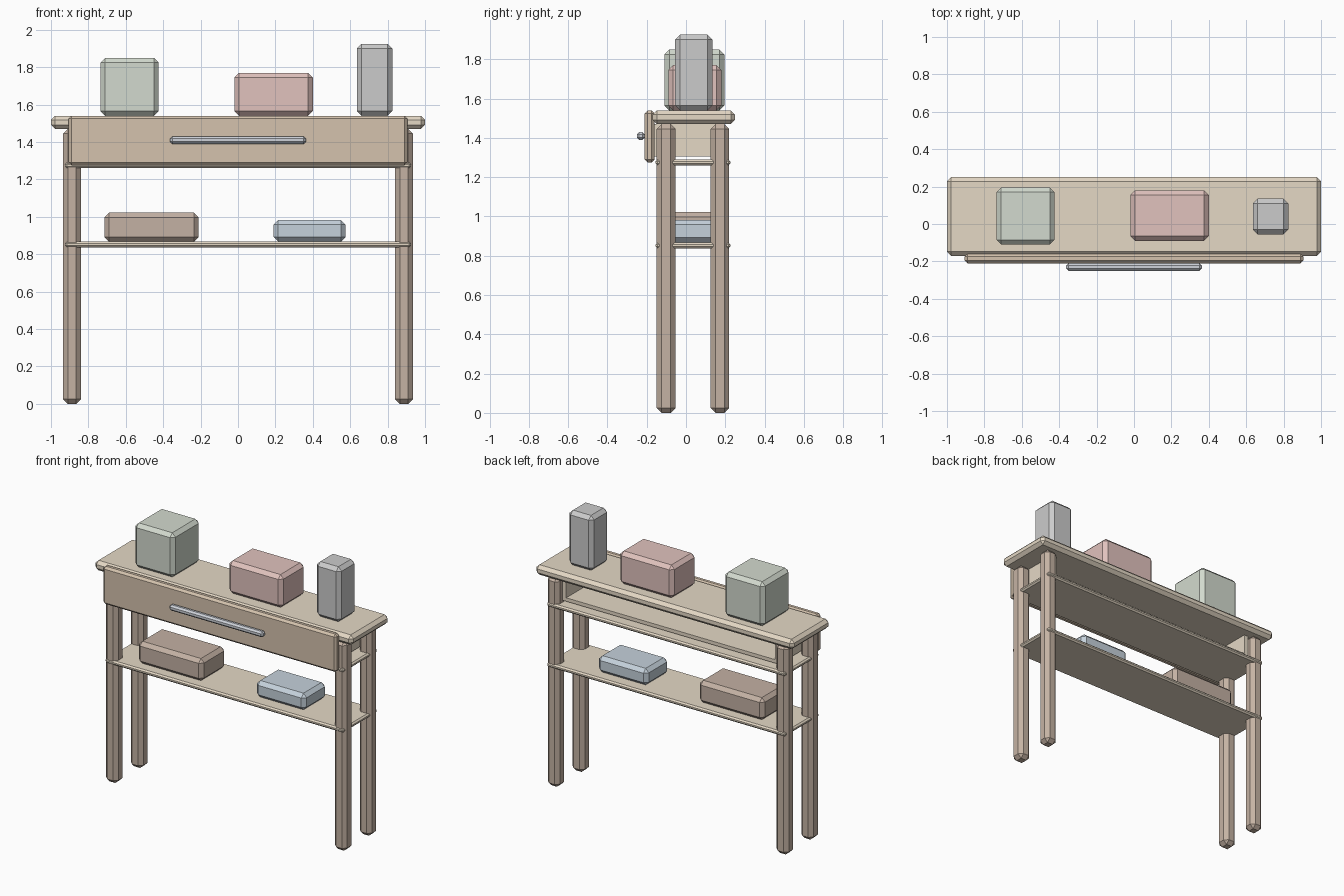
import bpy, bmesh
from mathutils import Vector

if "Cube" in bpy.data.objects:
    bpy.data.objects.remove(bpy.data.objects["Cube"])


def material(name, rgb):
    m = bpy.data.materials.new(name)
    m.diffuse_color = (*rgb, 1)
    m.use_nodes = True
    m.node_tree.nodes["Principled BSDF"].inputs["Base Color"].default_value = m.diffuse_color
    return m


TAN = material("light_wood", (0.78, 0.69, 0.56))
WOOD = material("drawer_wood", (0.66, 0.54, 0.42))
DARK = material("dark_wood", (0.56, 0.45, 0.37))
METAL = material("metal", (0.62, 0.65, 0.70))
GREEN = material("green", (0.65, 0.70, 0.62))
RED = material("red", (0.75, 0.54, 0.51))
PALE = material("pale_grey", (0.75, 0.75, 0.78))
BROWN = material("brown", (0.55, 0.44, 0.37))
BLUE = material("blue", (0.56, 0.64, 0.71))


def block(name, x, y, z, chamfer, mat):
    """Chamfered box given by its (min, max) range on each axis."""
    bm = bmesh.new()
    bmesh.ops.create_cube(bm, size=1)
    lo, hi = Vector((x[0], y[0], z[0])), Vector((x[1], y[1], z[1]))
    for v in bm.verts:
        v.co = (lo + hi) / 2 + v.co * (hi - lo)
    if chamfer:
        bmesh.ops.bevel(bm, geom=bm.edges[:], offset=chamfer, segments=1,
                        affect='EDGES', profile=0.5)
    me = bpy.data.meshes.new(name)
    bm.to_mesh(me)
    bm.free()
    me.materials.append(mat)
    ob = bpy.data.objects.new(name, me)
    bpy.context.collection.objects.link(ob)
    return ob


# table top
block("table_top", (-1, 1), (-0.17, 0.25), (1.47, 1.54), 0.022, TAN)

# shelves
for name, z in (("lower_shelf", 0.837), ("upper_shelf", 1.26)):
    block(name, (-0.925, 0.925), (-0.155, 0.226), (z, z + 0.03), 0.01, TAN)

# legs, and drawer tray sides
for side, s in (("left", -1), ("right", 1)):
    x = sorted((s * 0.84, s * 0.935))
    block(f"{side}_front_leg", x, (-0.15, -0.053), (0, 1.47), 0.025, DARK)
    block(f"{side}_back_leg", x, (0.125, 0.22), (0, 1.47), 0.025, DARK)
    block(f"{side}_drawer_side", sorted((s * 0.81, s * 0.84)),
          (-0.165, 0.17), (1.305, 1.47), 0, TAN)

# drawer tray, front and handle
block("drawer_bottom", (-0.82, 0.82), (-0.165, 0.17), (1.305, 1.33), 0, TAN)
block("drawer_front", (-0.905, 0.905), (-0.21, -0.16), (1.275, 1.54), 0.015, WOOD)
block("drawer_handle", (-0.363, 0.363), (-0.25, -0.21), (1.39, 1.43), 0.012, METAL)

# boxes on the top
TOP = 1.54
block("green_box", (-0.735, -0.425), (-0.11, 0.195), (TOP, 1.85), 0.025, GREEN)
block("red_box", (-0.02, 0.40), (-0.09, 0.18), (TOP, 1.77), 0.025, RED)
block("tall_box", (0.635, 0.825), (-0.055, 0.135), (TOP, 1.925), 0.025, PALE)

# boxes on the lower shelf
SHELF = 0.867
block("brown_box", (-0.715, -0.21), (-0.10, 0.17), (SHELF, 1.022), 0.025, BROWN)
block("blue_box", (0.19, 0.575), (-0.085, 0.165), (SHELF, 0.983), 0.025, BLUE)
